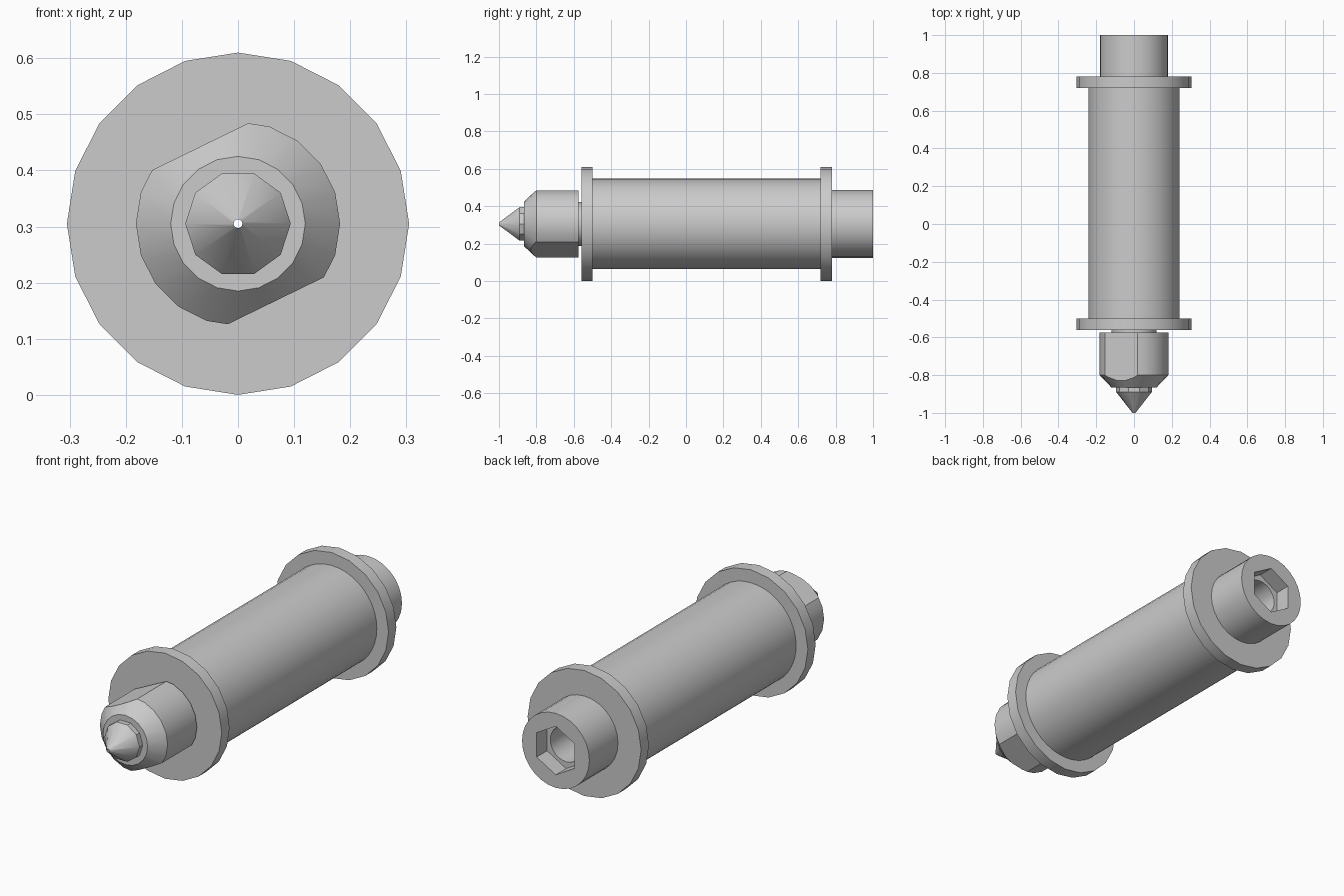
import bpy, bmesh, math
from mathutils import Vector

cube = bpy.data.objects.get("Cube")
if cube:
    bpy.data.objects.remove(cube, do_unlink=True)

AXIS_Z = 0.305
BORE = 0.085

metal = bpy.data.materials.new("light_grey_metal")
metal.use_nodes = True
metal.diffuse_color = (0.6, 0.6, 0.6, 1)
metal.node_tree.nodes["Principled BSDF"].inputs["Base Color"].default_value = (0.6, 0.6, 0.6, 1)


def lathe(name, profile, sides, turn=0.0, flats=None):
    """Spin a closed (y, radius) profile round the long axis, with optional flats."""
    bm = bmesh.new()
    rings = []
    for i in range(sides):
        a = turn + 2 * math.pi * i / sides
        rings.append([bm.verts.new((r * math.cos(a), y, AXIS_Z + r * math.sin(a)))
                      for y, r in profile])
    n = len(profile)
    for i in range(sides):
        p, q = rings[i], rings[(i + 1) % sides]
        for j in range(n):
            k = (j + 1) % n
            bm.faces.new((p[j], p[k], q[k], q[j]))
    # Slice two opposite flats and close the openings
    if flats:
        distance, angle = flats
        for side in (1, -1):
            normal = Vector((math.cos(angle), 0, math.sin(angle))) * side
            cut = bmesh.ops.bisect_plane(
                bm, geom=bm.verts[:] + bm.edges[:] + bm.faces[:],
                plane_co=Vector((0, 0, AXIS_Z)) + normal * distance,
                plane_no=normal, clear_outer=True)
            edges = [e for e in cut["geom_cut"] if isinstance(e, bmesh.types.BMEdge)]
            bmesh.ops.holes_fill(bm, edges=edges, sides=0)
    bmesh.ops.recalc_face_normals(bm, faces=bm.faces[:])
    mesh = bpy.data.meshes.new(name)
    bm.to_mesh(mesh)
    bm.free()
    mesh.materials.append(metal)
    obj = bpy.data.objects.new(name, mesh)
    bpy.context.collection.objects.link(obj)
    return obj


def tube(name, y0, y1, radius, sides, inner=BORE):
    return lathe(name, [(y0, inner), (y0, radius), (y1, radius), (y1, inner)], sides)


# Main barrel with its two end flanges
parts = [
    tube("barrel", -0.5, 0.72, 0.242, 40),
    tube("front_flange", -0.56, -0.5, 0.305, 20),
    tube("rear_flange", 0.72, 0.78, 0.305, 20),
    tube("front_neck", -0.575, -0.56, 0.12, 14),
]

# Nozzle head: chamfered front and two wrench flats
parts.append(lathe(
    "nozzle_head",
    [(-0.575, BORE), (-0.575, 0.182), (-0.8, 0.182), (-0.865, 0.12), (-0.865, BORE)],
    20, flats=(0.153, math.radians(116))))

# Pointed tip with a fine orifice
parts.append(lathe(
    "nozzle_tip",
    [(-0.855, 0.008), (-0.855, 0.094), (-0.89, 0.094), (-1.0, 0.008)], 10))

# Rear end with a hexagonal socket
rear = tube("rear_end", 0.78, 1.0, 0.181, 28)
parts.append(rear)
cutter = lathe("hex_cutter", [(0.92, 0.001), (0.92, 0.118), (1.1, 0.118), (1.1, 0.001)],
               6, turn=math.radians(30))
# Fill the cutter's core so it is one plain solid
bm = bmesh.new()
bm.from_mesh(cutter.data)
core = [v for v in bm.verts if math.hypot(v.co.x, v.co.z - AXIS_Z) < 0.01]
inner = [f for f in bm.faces if all(v in core for v in f.verts)]
bmesh.ops.delete(bm, geom=inner, context='FACES_ONLY')
bmesh.ops.holes_fill(bm, edges=[e for e in bm.edges if e.is_boundary], sides=0)
bmesh.ops.recalc_face_normals(bm, faces=bm.faces[:])
bm.to_mesh(cutter.data)
bm.free()
cutter.hide_render = True
cutter.hide_viewport = True
cutter.display_type = 'WIRE'
socket = rear.modifiers.new("socket", 'BOOLEAN')
socket.operation = 'DIFFERENCE'
socket.solver = 'EXACT'
socket.object = cutter

# Apply the socket, drop the cutter, then shade with sharp edges kept
bpy.context.view_layer.update()
bpy.ops.object.select_all(action='DESELECT')
bpy.context.view_layer.objects.active = rear
rear.select_set(True)
bpy.ops.object.modifier_apply(modifier=socket.name)
bpy.data.objects.remove(cutter, do_unlink=True)
for obj in parts:
    obj.select_set(True)
bpy.ops.object.shade_smooth_by_angle(angle=math.radians(30))
